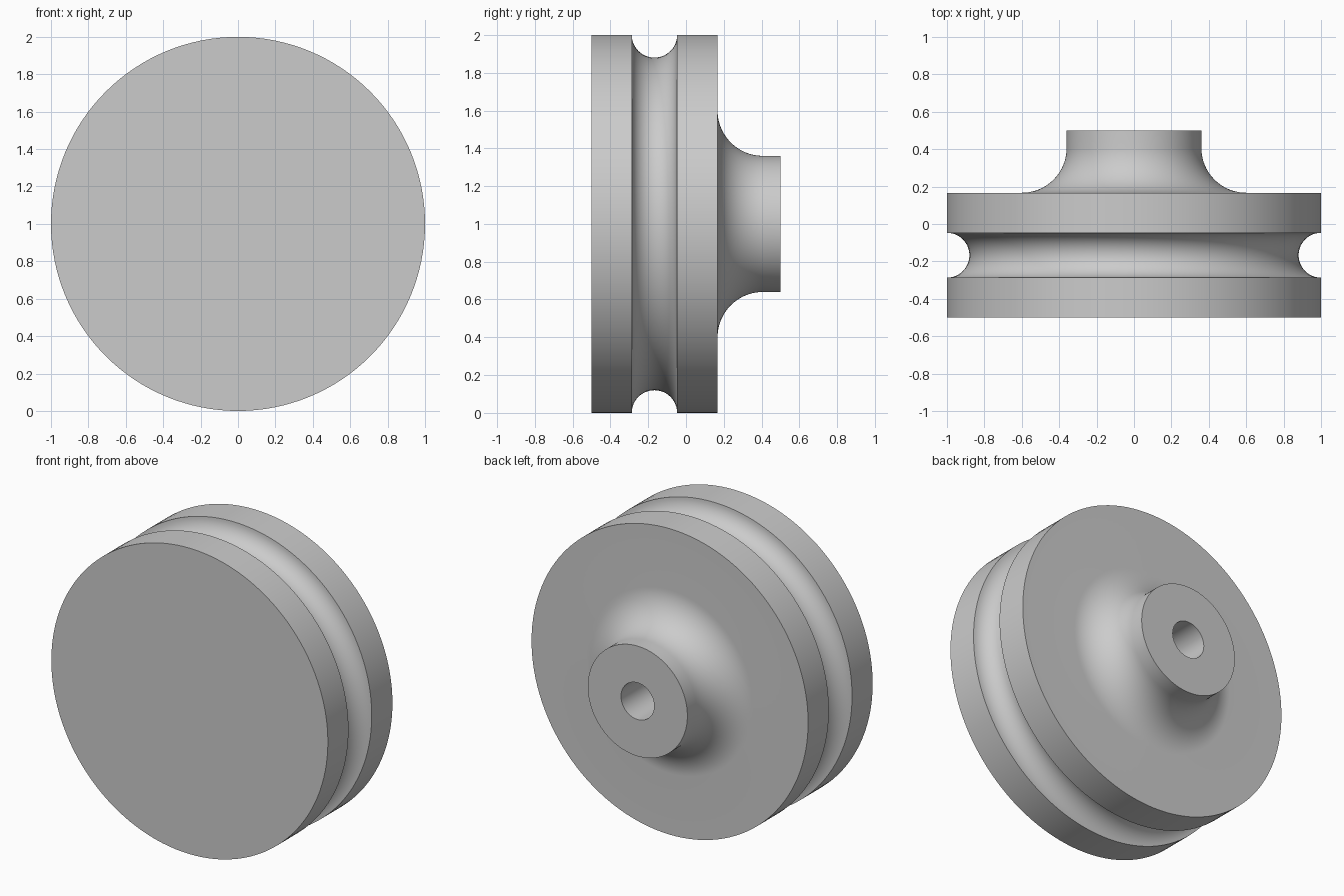
import bpy, bmesh
from math import sin, cos, pi, radians

cube = bpy.data.objects.get("Cube")
if cube:
    bpy.data.objects.remove(cube, do_unlink=True)

# Material
grey = bpy.data.materials.new("plain grey")
grey.use_nodes = True
colour = (0.6, 0.6, 0.6, 1)
grey.diffuse_color = colour
grey.node_tree.nodes["Principled BSDF"].inputs["Base Color"].default_value = colour


def arc(radius, depth, size, start, end, steps):
    """Points (radius, depth) along a circular arc."""
    angles = [start + (end - start) * i / steps for i in range(steps + 1)]
    return [(radius + size * cos(a), depth + size * sin(a)) for a in angles]


def lathe(name, profile, segments):
    """Revolve a (radius, depth) profile about the y axis, centred at z = 1."""
    bm = bmesh.new()
    verts = [bm.verts.new((r, y, 1)) for r, y in profile]
    edges = [bm.edges.new(pair) for pair in zip(verts, verts[1:])]
    bmesh.ops.spin(bm, geom=verts + edges, cent=(0, 0, 1), axis=(0, 1, 0),
                   angle=2 * pi, steps=segments)
    bmesh.ops.remove_doubles(bm, verts=bm.verts, dist=0.0001)
    bmesh.ops.recalc_face_normals(bm, faces=bm.faces)
    mesh = bpy.data.meshes.new(name)
    bm.to_mesh(mesh)
    bm.free()
    obj = bpy.data.objects.new(name, mesh)
    bpy.context.collection.objects.link(obj)
    mesh.materials.append(grey)
    bpy.context.view_layer.objects.active = obj
    obj.select_set(True)
    bpy.ops.object.shade_smooth_by_angle(angle=radians(30))
    obj.select_set(False)


# Rim with a round groove, flared hub and blind axle bore
profile = [(0, -0.5), (1, -0.5)]
profile += arc(1, -0.167, 0.12, -pi / 2, -3 * pi / 2, 24)
profile += [(1, 0.167)]
profile += arc(0.6, 0.407, 0.24, -pi / 2, -pi, 20)
profile += [(0.36, 0.5), (0.12, 0.5), (0.12, -0.167), (0, -0.167)]
lathe("grooved_wheel", profile, 128)
